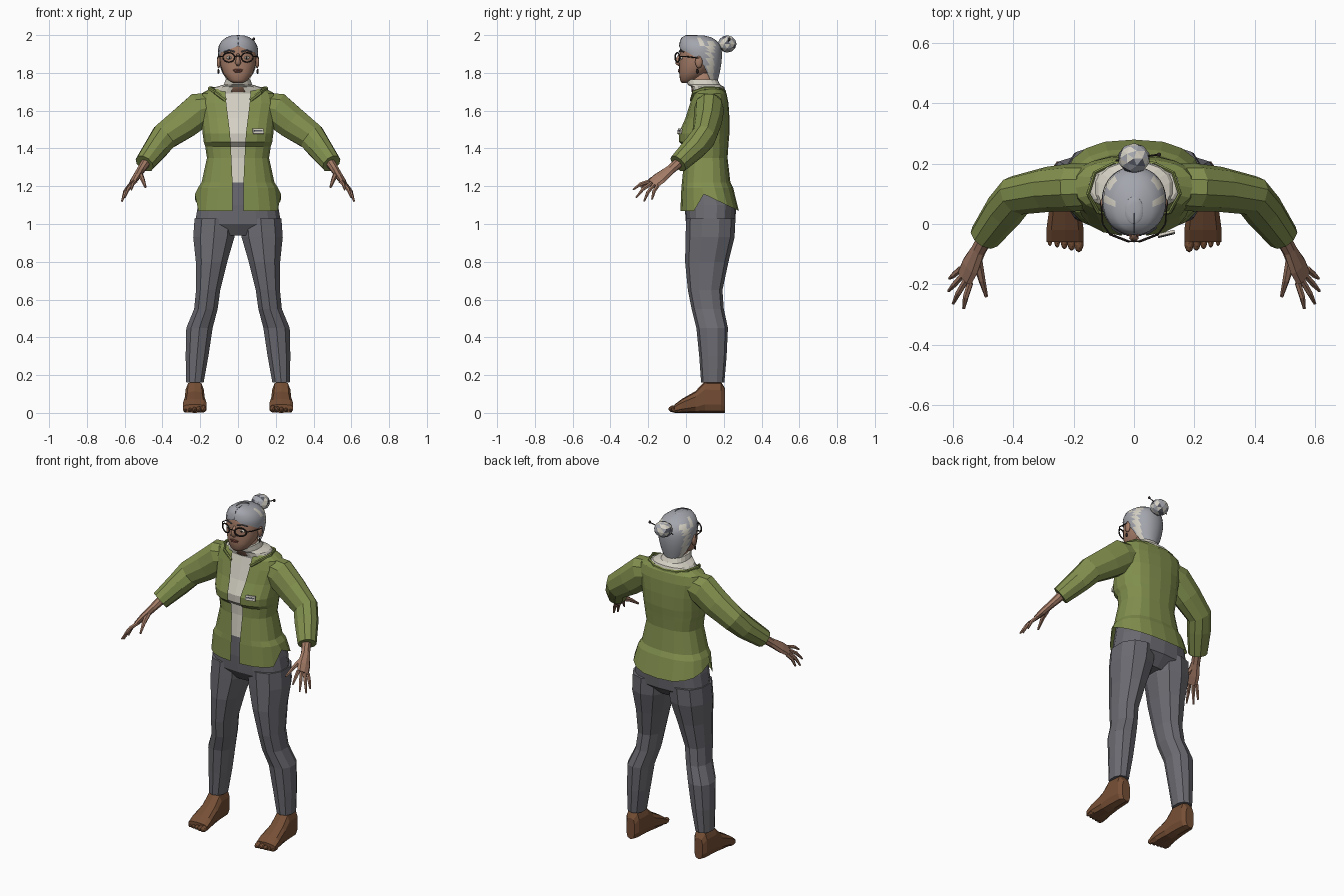
import bpy, bmesh, math, random
from mathutils import Vector, Matrix, Euler

random.seed(4)
cube = bpy.data.objects.get("Cube")
if cube:
    bpy.data.objects.remove(cube, do_unlink=True)


def material(name, r, g, b):
    m = bpy.data.materials.new(name)
    m.use_nodes = True
    m.diffuse_color = (r, g, b, 1)
    m.node_tree.nodes["Principled BSDF"].inputs["Base Color"].default_value = (r, g, b, 1)
    return m


GREEN = material("olive green cloth", .22, .275, .075)
GREY = material("trouser grey", .145, .145, .165)
SKIN = material("skin", .37, .2, .135)
CREAM = material("cream", .66, .63, .55)
HAIR = material("silver hair", .37, .38, .42)
SLATE = material("dark grey hair", .1, .105, .13)
BROWN = material("foot brown", .18, .078, .036)
DARK = material("dark frame", .025, .018, .016)
LIP = material("lip", .22, .075, .055)


def finish(name, bm, mats, smooth=False, rule=None):
    bmesh.ops.remove_doubles(bm, verts=bm.verts, dist=1e-4)
    bmesh.ops.recalc_face_normals(bm, faces=bm.faces)
    for f in bm.faces:
        f.smooth = smooth
        if rule:
            f.material_index = rule(f.calc_center_median())
    me = bpy.data.meshes.new(name)
    bm.to_mesh(me)
    bm.free()
    for m in mats if isinstance(mats, list) else [mats]:
        me.materials.append(m)
    ob = bpy.data.objects.new(name, me)
    bpy.context.collection.objects.link(ob)
    return ob


def loft(name, rings, mats, caps=True, smooth=False, rule=None):
    bm = bmesh.new()
    rows = [[bm.verts.new(p) for p in r] for r in rings]
    for a, b in zip(rows, rows[1:]):
        for j in range(len(a) - 1):
            bm.faces.new((a[j], a[j + 1], b[j + 1], b[j]))
    if caps:
        bm.faces.new(rows[0][:-1])
        bm.faces.new(rows[-1][:-1])
    return finish(name, bm, mats, smooth, rule)


def level(z, hx, yf, yb, cx=0, gap=0, n=18, p=.8):
    """Horizontal ring that starts at the front; gap leaves an opening there."""
    pts = []
    for i in range(n + 1):
        t = gap + (2 * math.pi - 2 * gap) * i / n
        s, c = math.sin(t), math.cos(t)
        x = cx + hx * math.copysign(abs(s) ** p, s)
        y = (yf + yb) / 2 - (yb - yf) / 2 * math.copysign(abs(c) ** p, c)
        pts.append(Vector((x, y, z)))
    return pts


def tube(name, path, radii, mats, ref=(0, 1, 0), n=8, side=1, smooth=False):
    path = [Vector((p[0] * side, p[1], p[2])) for p in path]
    ref = Vector((ref[0] * side, ref[1], ref[2]))
    rings = []
    for i, p in enumerate(path):
        d = (path[min(i + 1, len(path) - 1)] - path[max(i - 1, 0)]).normalized()
        v = d.cross(ref).normalized()
        u = v.cross(d)
        r = radii[i] if isinstance(radii, list) else radii
        a, b = r if isinstance(r, tuple) else (r, r)
        angles = [2 * math.pi * k / n for k in range(n + 1)]
        rings.append([p + u * a * math.cos(t) + v * b * math.sin(t) for t in angles])
    return loft(name, rings, mats, smooth=smooth)


def solid(name, kind, loc, size, mats, rot=(0, 0, 0), smooth=True, rule=None):
    bm = bmesh.new()
    mat = Matrix.LocRotScale(Vector(loc), Euler(rot), Vector(size))
    if kind == "box":
        bmesh.ops.create_cube(bm, size=2, matrix=mat)
    else:
        bmesh.ops.create_icosphere(bm, subdivisions=2, radius=1, matrix=mat)
    return finish(name, bm, mats, smooth and kind != "box", rule)


# Open jacket: height, half width, front, back, half of the front opening
TORSO = [(1.715, .15, .045, .2, .068), (1.69, .195, .035, .215, .066),
         (1.64, .21, .02, .225, .062), (1.56, .195, -.005, .23, .052),
         (1.48, .188, -.04, .23, .042), (1.435, .182, -.038, .226, .04),
         (1.41, .174, -.012, .224, .038), (1.35, .165, -.01, .22, .035),
         (1.22, .194, -.022, .235, .029), (1.19, .214, -.025, .25, .028),
         (1.07, .23, -.03, .28, .03)]
jacket = [level(z, hx, yf, yb, gap=math.asin((w / hx) ** 1.25)) for z, hx, yf, yb, w in TORSO]
for p in jacket[-1]:                       # hem rises at the hips
    if p.y > .05:
        p.z = 1.17 - max(p.y - .07, 0) * .48
loft("jacket_body", jacket, GREEN, caps=False)

# Shirt, collar and neck
loft("shirt", [level(z, hx - .01, yf + .009, yb - .01) for z, hx, yf, yb, w in TORSO[:9]], CREAM)
loft("shirt_collar", [level(1.69, .15, .04, .212), level(1.725, .12, .03, .203),
                      level(1.738, .076, .008, .18), level(1.765, .066, .0, .166)], CREAM)
loft("neck", [level(1.7, .055, .03, .14), level(1.8, .055, .02, .15)], SKIN, smooth=True)

# Trousers
loft("trouser_hips", [level(1.225, .18, -.008, .215), level(1.1, .214, -.008, .268),
                      level(1.0, .232, .0, .258), level(.94, .1, .04, .2)], GREY)
LEG = [(1.03, .12, .115, .0, .262), (.93, .128, .114, -.002, .257), (.8, .14, .087, -.005, .225),
       (.65, .158, .067, .01, .193), (.55, .17, .065, .03, .2), (.45, .204, .073, .055, .222),
       (.3, .217, .063, .07, .215), (.16, .228, .048, .08, .203)]
# Foot sections from heel to toes: y, half width, top
FOOT = [(.207, .028, .13), (.185, .044, .165), (.1, .05, .168), (.05, .054, .115),
        (-.02, .064, .075), (-.06, .064, .045)]
# Fingers: base and tip
FINGERS = {"index": ((.543, -.195, 1.225), (.565, -.28, 1.182)),
           "middle": ((.556, -.184, 1.215), (.6, -.264, 1.14)),
           "ring": ((.568, -.17, 1.207), (.615, -.222, 1.12)),
           "little": ((.576, -.15, 1.203), (.612, -.18, 1.13))}
PALM_AXIS = (-.03, -.055, .025)

for s, label in ((1, "left"), (-1, "right")):
    loft(label + "_trouser_leg",
         [level(z, hx, yf, yb, cx=s * cx, n=10, p=.9) for z, cx, hx, yf, yb in LEG], GREY)

    # Bare foot and toes
    sections = []
    for y, hx, top in FOOT:
        ring = level(0, hx, 0, top, cx=s * .229, n=10, p=.65)
        sections.append([Vector((q.x, y, q.y)) for q in ring])
    loft(label + "_foot", sections, BROWN)
    for k in range(5):
        r = .019 - .002 * k
        solid(label + "_toe", "ball", (s * (.183 + .024 * k), -.064 + .005 * k, r + .002),
              (r * .85, .03, r), BROWN, smooth=False)

    # Sleeve
    tube(label + "_sleeve", [(.12, .125, 1.625), (.2, .122, 1.605), (.285, .115, 1.537),
                             (.39, .095, 1.462), (.43, .045, 1.405), (.495, -.042, 1.32)],
         [.075, (.08, .098), (.075, .09), (.067, .077), (.066, .068), (.052, .054)],
         GREEN, n=10, side=s)

    # Forearm, palm, fingers and thumb
    tube(label + "_hand", [(.475, -.015, 1.345), (.515, -.085, 1.285), (.543, -.14, 1.242),
                           (.562, -.178, 1.212)],
         [.028, (.027, .022), (.04, .019), (.037, .013)], SKIN, ref=PALM_AXIS, side=s)
    for finger, (base, tip) in FINGERS.items():
        a, b = Vector(base), Vector(tip)
        mid = a.lerp(b, .5) + Vector((.004, -.004, .007))
        tube(label + "_" + finger + "_finger", [a, mid, b], [.011, .01, .005], SKIN,
             ref=PALM_AXIS, n=6, side=s)
    tube(label + "_thumb", [(.52, -.12, 1.265), (.505, -.185, 1.235), (.49, -.24, 1.195)],
         [.017, .012, .006], SKIN, ref=PALM_AXIS, n=6, side=s)

    # Turned jacket collar
    tube(label + "_jacket_collar", [(.066, .028, 1.655), (.12, .04, 1.697), (.152, .1, 1.718),
                                    (.13, .17, 1.715), (.07, .2, 1.705), (0, .206, 1.7)],
         (.011, .007), GREEN, ref=(0, 0, 1), n=6, side=s)

    # Ears, earrings, eyes, brows and spectacles
    solid(label + "_ear", "ball", (s * .102, .068, 1.858), (.011, .02, .034), SKIN)
    solid(label + "_earring", "ball", (s * .104, .06, 1.808), (.006, .006, .014), DARK)
    solid(label + "_eye", "ball", (s * .045, -.022, 1.88), (.016, .009, .009), CREAM)
    solid(label + "_pupil", "ball", (s * .045, -.03, 1.88), (.006, .003, .006), DARK)
    tube(label + "_brow", [(.018, -.035, 1.912), (.048, -.03, 1.92), (.074, -.012, 1.91)],
         .004, SLATE, ref=(0, 0, 1), n=6, side=s)
    rim = [(.049 + .031 * math.cos(t), -.046 + .012 * math.cos(t), 1.882 + .025 * math.sin(t))
           for t in (math.pi * k / 8 for k in range(17))]
    tube(label + "_spectacle_rim", rim, .004, DARK, n=6, side=s)
    tube(label + "_spectacle_arm", [(.08, -.034, 1.886), (.104, .0, 1.887), (.109, .07, 1.878)],
         .003, DARK, ref=(0, 0, 1), n=6, side=s)

tube("spectacle_bridge", [(-.02, -.057, 1.886), (0, -.058, 1.89), (.02, -.057, 1.886)],
     .003, DARK, ref=(0, 0, 1), n=6)

# Head with nose and mouth
HEAD = [(1.747, .026, -.022, .02), (1.762, .052, -.032, .06), (1.8, .08, -.036, .11),
        (1.84, .093, -.036, .14), (1.88, .098, -.034, .16), (1.92, .099, -.032, .175),
        (1.955, .082, -.024, .155), (1.98, .045, -.005, .12)]
loft("head", [level(*h, n=24, p=.92) for h in HEAD], SKIN, smooth=True)
tube("nose", [(0, -.03, 1.9), (0, -.044, 1.872), (0, -.047, 1.852), (0, -.034, 1.842)],
     [.007, .011, (.01, .016), .009], SKIN, ref=(0, 1, .2), smooth=True)
solid("upper_lip", "ball", (0, -.036, 1.816), (.028, .006, .005), LIP)
solid("lower_lip", "ball", (0, -.036, 1.807), (.023, .006, .005), LIP)

# Hair cap, open around the face, with pale streaks
CAP = [(1.76, .062, .04, .168, 1.95), (1.8, .086, -.01, .178, 1.85), (1.84, .099, -.03, .186, 1.7),
       (1.88, .106, -.035, .19, 1.4), (1.908, .107, -.037, .19, .95), (1.925, .106, -.038, .188, .4),
       (1.942, .102, -.037, .184, 0), (1.968, .088, -.032, .165, 0),
       (1.988, .062, -.022, .135, 0), (1.999, .03, 0, .09, 0)]


def streak(c):
    lower = c.z < 1.97 and .112 < c.y < .145
    return int(lower or (c.z > 1.94 and .06 < c.y < .085 and abs(c.x) > .07))


loft("hair", [level(z, hx, yf, yb, gap=g, n=28, p=.95) for z, hx, yf, yb, g in CAP],
     [HAIR, CREAM], caps=False, smooth=True, rule=streak)
solid("hair_crown", "ball", (0, .045, 1.992), (.034, .05, .008), HAIR)
tube("hair_parting", [(0, -.036, 1.95), (0, -.023, 1.986), (0, .0, 1.998), (0, .05, 1.998)],
     .002, SLATE, ref=(1, 0, 0), n=5)

# Bun with mottled strands and a pin
solid("hair_bun", "ball", (0, .218, 1.953), (.054, .05, .046), [HAIR, CREAM, SLATE], smooth=False,
      rule=lambda c: random.choice((0, 0, 1, 2)))
tube("hair_pin", [(-.06, .21, 1.935), (.08, .23, 1.978)], .003, DARK, n=6)
solid("hair_pin_bead", "ball", (.083, .23, 1.979), (.007, .007, .009), DARK)

# Name badge on the left chest
solid("badge", "box", (.107, -.033, 1.491), (.029, .0045, .014), CREAM, rot=(-.2, 0, .25))
solid("badge_strip", "box", (.107, -.037, 1.493), (.022, .002, .004), SLATE, rot=(-.2, 0, .25))
